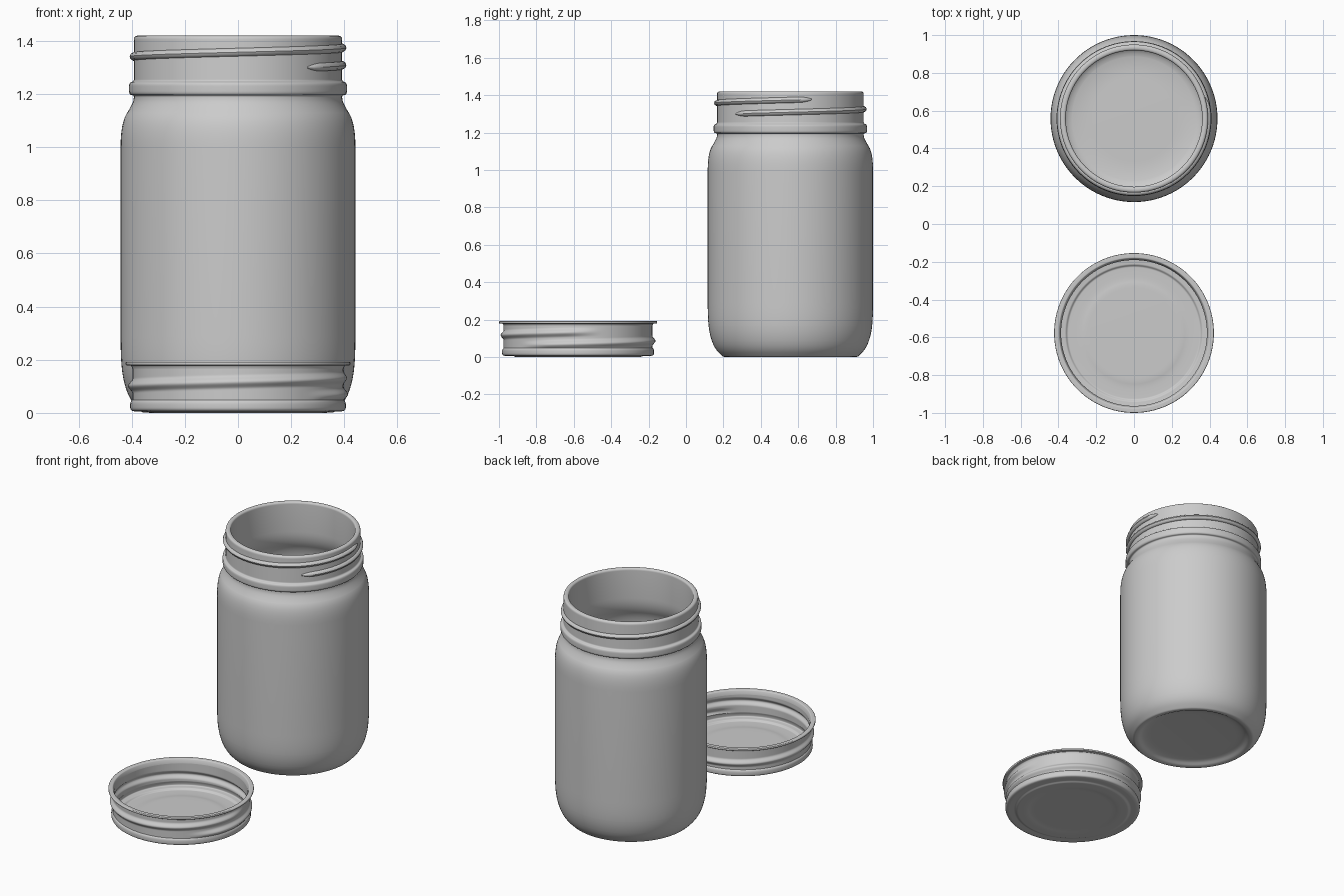
import bpy, bmesh
from math import sin, cos, pi, radians
from mathutils import Vector

if "Cube" in bpy.data.objects:
    bpy.data.objects.remove(bpy.data.objects["Cube"])

SEG = 96
JAR_Y, LID_Y = 0.558, -0.577


def rounded(points, steps=6):
    """Profile of (radius, z, corner size) with every sized corner rounded."""
    out = []
    for i, (r, z, f) in enumerate(points):
        p = Vector((r, z))
        if f == 0 or i in (0, len(points) - 1):
            out.append(p)
            continue
        a = Vector(points[i - 1][:2]) - p
        b = Vector(points[i + 1][:2]) - p
        a = p + a.normalized() * min(f, a.length * 0.49)
        b = p + b.normalized() * min(f, b.length * 0.49)
        for k in range(steps + 1):
            t = k / steps
            out.append(a * (1 - t) ** 2 + p * 2 * t * (1 - t) + b * t * t)
    return out


def finish(name, bm, y):
    bmesh.ops.recalc_face_normals(bm, faces=bm.faces)
    me = bpy.data.meshes.new(name)
    bm.to_mesh(me)
    bm.free()
    ob = bpy.data.objects.new(name, me)
    bpy.context.collection.objects.link(ob)
    ob.location.y = y
    bpy.ops.object.select_all(action='DESELECT')
    ob.select_set(True)
    bpy.context.view_layer.objects.active = ob
    bpy.ops.object.shade_smooth_by_angle(angle=radians(40))
    return ob


def lathe(name, profile, y, bulge=lambda z, a: 0.0):
    """Spin a profile that starts and ends on the axis; bulge moves it radially."""
    bm = bmesh.new()
    rings = []
    for r, z in profile:
        if r < 1e-5:
            rings.append([bm.verts.new((0, 0, z))] * SEG)
            continue
        ring = []
        for k in range(SEG):
            a = 2 * pi * k / SEG
            rr = r + (bulge(z, a) if r > 0.37 else 0)
            ring.append(bm.verts.new((rr * cos(a), rr * sin(a), z)))
        rings.append(ring)
    for lo, hi in zip(rings, rings[1:]):
        for k in range(SEG):
            n = (k + 1) % SEG
            quad = list(dict.fromkeys((lo[k], lo[n], hi[n], hi[k])))
            if len(quad) > 2:
                bm.faces.new(quad)
    return finish(name, bm, y)


# Glass jar: outside, rim, then inside
jar = [(0, 0.03, 0), (0.30, 0.024, 0.05), (0.335, 0.003, 0.01), (0.36, 0.0, 0.01),
       (0.405, 0.045, 0.05), (0.432, 0.12, 0.06), (0.442, 0.21, 0.08),
       (0.442, 1.09, 0.09), (0.395, 1.165, 0.06), (0.391, 1.195, 0.008),
       # neck bead
       (0.410, 1.198, 0.014), (0.410, 1.243, 0.014), (0.392, 1.248, 0.008),
       # neck and rounded rim
       (0.392, 1.42, 0.016), (0.361, 1.42, 0.014),
       # inner wall and floor
       (0.361, 1.17, 0.06), (0.412, 1.08, 0.09), (0.412, 0.21, 0.08),
       (0.38, 0.075, 0.08), (0.28, 0.055, 0.06), (0, 0.06, 0)]
lathe("jar_body", rounded(jar), JAR_Y)

# Screw thread: one tapered turn wrapped around the neck
bm = bmesh.new()
a0, a1, turns, sides = radians(-48), radians(377), 120, 10
rows = []
for i in range(turns + 1):
    t = i / turns
    a = a0 + (a1 - a0) * t
    z = 1.300 + 0.077 * t
    s = max(0.05, min(1, min(t, 1 - t) / 0.02)) ** 0.5
    row = []
    for k in range(sides):
        b = 2 * pi * k / sides
        r = 0.390 + 0.018 * s * cos(b)
        row.append(bm.verts.new((r * cos(a), r * sin(a), z + 0.016 * s * sin(b))))
    rows.append(row)
for p, q in zip(rows, rows[1:]):
    for k in range(sides):
        n = (k + 1) % sides
        bm.faces.new((p[k], p[n], q[n], q[k]))
bm.faces.new(rows[0])
bm.faces.new(rows[-1])
finish("jar_thread", bm, JAR_Y)


def lid_thread(z, a):
    """Rolled helical bulge in the lid wall."""
    total = 0.0
    for turn in (-1, 0, 1):
        ang = a + turn * 2 * pi
        t = (ang - a0) / (a1 - a0)
        if 0 <= t <= 1:
            d = (z - (0.062 + 0.073 * t)) / 0.027
            if abs(d) < 1:
                fade = min(1, min(t, 1 - t) / 0.06)
                total = max(total, 0.016 * fade * (0.5 + 0.5 * cos(pi * d)))
    return total


# Upturned lid: underside, threaded wall, rolled lip, inside wall and floor
wall = [0.05 + 0.115 * i / 28 for i in range(29)]
lid = rounded([(0, 0.004, 0), (0.25, 0.004, 0.02), (0.28, 0.0, 0.02), (0.335, 0.0, 0.006),
               (0.350, 0.007, 0.006), (0.388, 0.005, 0.01), (0.406, 0.010, 0.012),
               (0.406, 0.040, 0.012), (0.398, 0.049, 0)])
lid += [Vector((0.398, z)) for z in wall]
lid += rounded([(0.398, 0.167, 0), (0.402, 0.178, 0.004), (0.423, 0.179, 0.005),
                (0.423, 0.192, 0.006), (0.396, 0.192, 0.006), (0.386, 0.167, 0)])
lid += [Vector((0.386, z)) for z in reversed(wall)]
lid += rounded([(0.390, 0.045, 0), (0.393, 0.022, 0.008), (0.362, 0.020, 0.005),
                (0.352, 0.010, 0.005), (0.285, 0.010, 0.02), (0.255, 0.014, 0.02),
                (0, 0.014, 0)])
lathe("screw_lid", lid, LID_Y, lid_thread)
